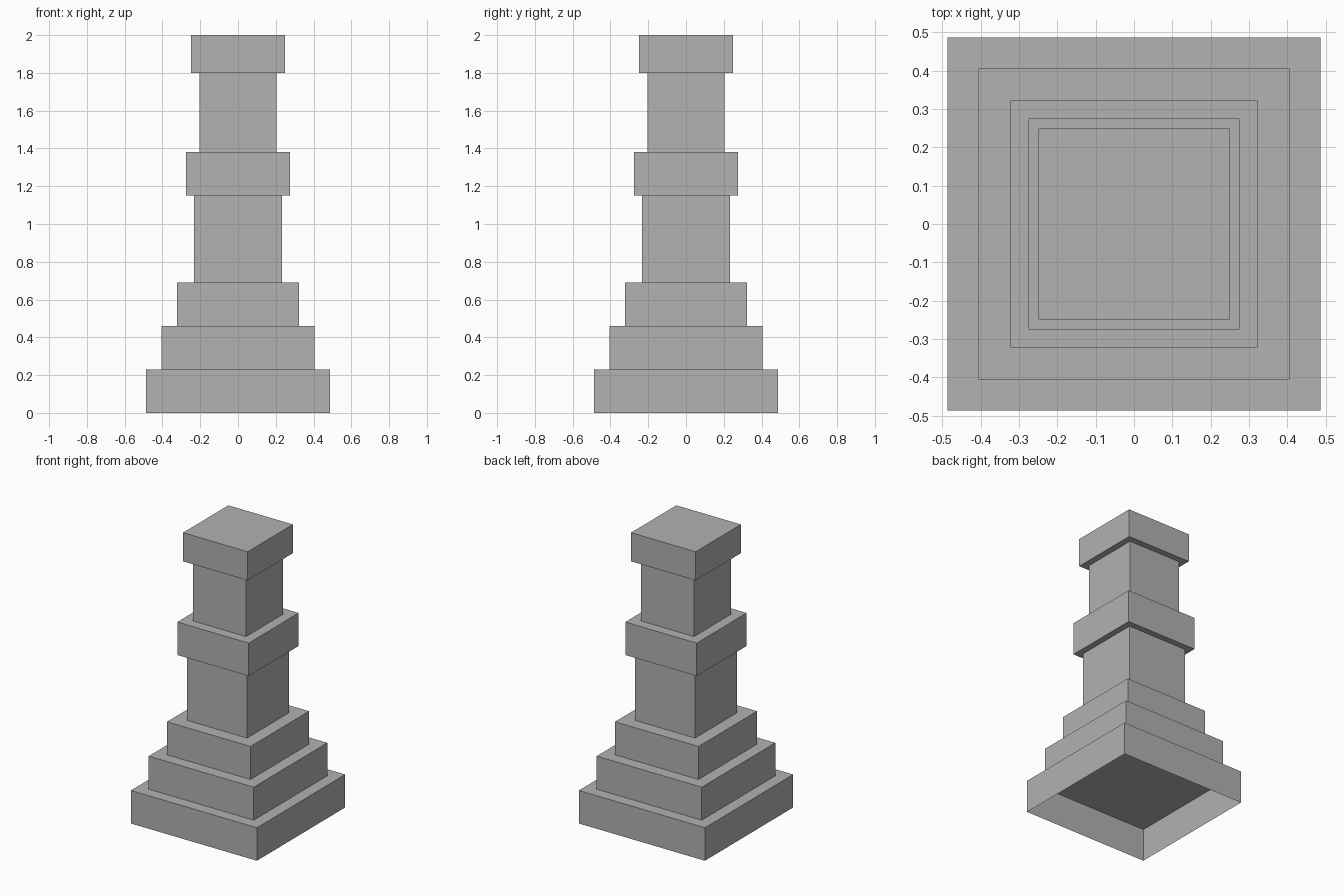
import bpy
import bmesh

default = bpy.data.objects.get("Cube")
if default:
    bpy.data.objects.remove(default, do_unlink=True)

# Single stone grey
stone = bpy.data.materials.new("stone_grey")
stone.use_nodes = True
grey = (0.445, 0.445, 0.445, 1.0)
stone.diffuse_color = grey
stone.node_tree.nodes["Principled BSDF"].inputs["Base Color"].default_value = grey


def block(name, half, bottom, top, open_bottom=False):
    """Square block between two heights, optionally without its underside."""
    bm = bmesh.new()
    bmesh.ops.create_cube(bm, size=1.0)
    bmesh.ops.scale(bm, vec=(2 * half, 2 * half, top - bottom), verts=bm.verts)
    bmesh.ops.translate(bm, vec=(0, 0, (top + bottom) / 2), verts=bm.verts)
    if open_bottom:
        under = [f for f in bm.faces if f.normal.z < -0.5]
        bmesh.ops.delete(bm, geom=under, context='FACES_ONLY')
    mesh = bpy.data.meshes.new(name)
    bm.to_mesh(mesh)
    bm.free()
    mesh.materials.append(stone)
    obj = bpy.data.objects.new(name, mesh)
    bpy.context.collection.objects.link(obj)


# Stepped base, hollow below the lowest step
block("base_step", 0.486, 0.0, 0.23, open_bottom=True)
block("middle_step", 0.405, 0.23, 0.46)
block("upper_step", 0.322, 0.46, 0.69)

# Column with a collar and a cap
block("lower_shaft", 0.232, 0.69, 1.15)
block("collar", 0.275, 1.15, 1.38)
block("upper_shaft", 0.205, 1.38, 1.80)
block("cap", 0.249, 1.80, 2.0)
